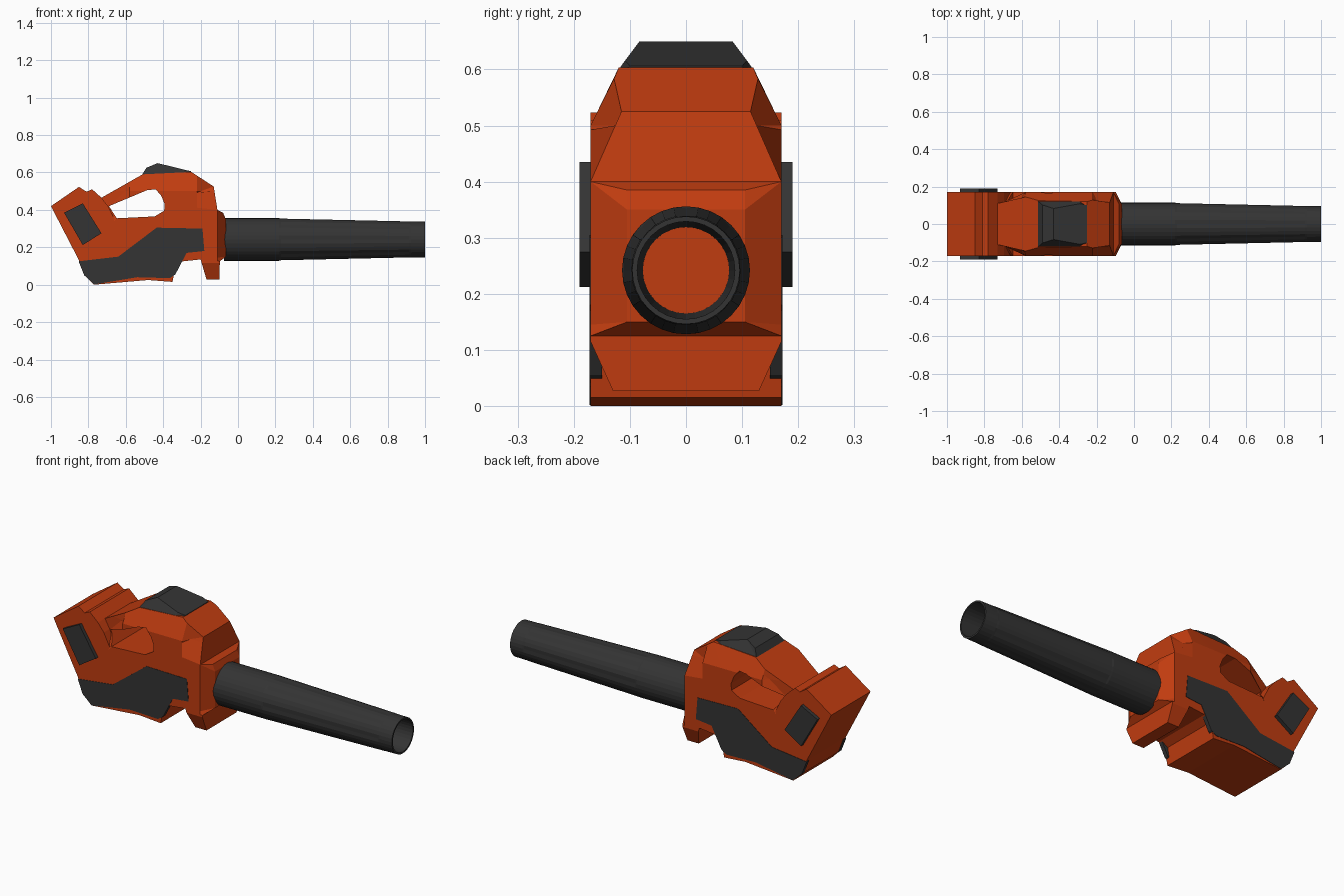
import bpy, bmesh, math
from mathutils import Vector

if "Cube" in bpy.data.objects:
    bpy.data.objects.remove(bpy.data.objects["Cube"])


def material(name, rgb):
    m = bpy.data.materials.new(name)
    m.diffuse_color = (*rgb, 1)
    m.use_nodes = True
    m.node_tree.nodes["Principled BSDF"].inputs["Base Color"].default_value = m.diffuse_color
    return m


ORANGE = material("orange_plastic", (0.53, 0.045, 0.005))
DARK = material("dark_plastic", (0.034, 0.034, 0.034))


def finish(bm, name, mat):
    bmesh.ops.recalc_face_normals(bm, faces=bm.faces)
    me = bpy.data.meshes.new(name)
    bm.to_mesh(me)
    bm.free()
    me.materials.append(mat)
    ob = bpy.data.objects.new(name, me)
    bpy.context.collection.objects.link(ob)
    return ob


def extrude_profile(loops, y0, y1):
    """Side profile in x/z (later loops are holes), extruded from y0 to y1."""
    bm = bmesh.new()
    for pts in loops:
        vs = [bm.verts.new((x, y0, z)) for x, z in pts]
        for i, v in enumerate(vs):
            bm.edges.new((vs[i - 1], v))
    bmesh.ops.triangle_fill(bm, use_beauty=True, edges=bm.edges[:], normal=(0, 1, 0))
    ext = bmesh.ops.extrude_face_region(bm, geom=bm.faces[:], use_keep_orig=True)
    bmesh.ops.translate(bm, vec=(0, y1 - y0, 0),
                        verts=[g for g in ext["geom"] if isinstance(g, bmesh.types.BMVert)])
    return bm


def cut(bm, co, no):
    bmesh.ops.bisect_plane(bm, geom=bm.verts[:] + bm.edges[:] + bm.faces[:],
                           dist=1e-5, plane_co=co, plane_no=no)


def lerp(a, b, t):
    return a + (b - a) * max(0, min(1, t))


# Main housing with the handle opening
outer = [(-0.77, 0.44), (-0.73, 0.465), (-0.51, 0.59), (-0.25, 0.603), (-0.13, 0.525),
         (-0.11, 0.40), (-0.08, 0.385), (-0.065, 0.35), (-0.065, 0.15), (-0.097, 0.125),
         (-0.10, 0.027), (-0.168, 0.027), (-0.20, 0.135), (-0.295, 0.125), (-0.335, 0.10),
         (-0.35, 0.015), (-0.48, 0.025), (-0.77, 0.0), (-0.82, 0.05), (-0.85, 0.13)]
hole = [(-0.69, 0.42), (-0.487, 0.505), (-0.44, 0.51), (-0.41, 0.475), (-0.392, 0.43),
        (-0.395, 0.395), (-0.445, 0.365), (-0.648, 0.355)]


def half_width(x, z):
    w = 0.17
    if z > 0.5:
        w = lerp(0.17, 0.12, (z - 0.5) / 0.1)
    if x < -0.58 and z > 0.4:                       # handle narrows to the rear
        w = min(w, lerp(0.11, 0.145, (x + 0.73) / 0.15))
    if x > -0.2 and z > 0.4:                        # front shoulder chamfer
        w = min(w, lerp(0.17, 0.115, (z - 0.4) / 0.125))
    if x > -0.09:                                   # front plate around the tube
        w = 0.105
    if x > -0.19 and z < 0.115:                     # foot narrows downwards
        w = lerp(0.13, 0.17, (z - 0.027) / 0.088)
    return w


bm = extrude_profile([outer, hole], -0.17, 0.17)
for z in (0.5, 0.4, 0.115):
    cut(bm, (0, 0, z), (0, 0, 1))
for x in (-0.58, -0.22, -0.11):
    cut(bm, (x, 0, 0), (1, 0, 0))
for v in bm.verts:
    v.co.y = math.copysign(half_width(v.co.x, v.co.z), v.co.y)
finish(bm, "main_housing", ORANGE)

# Rear battery block
block = [(-1, 0.42), (-0.85, 0.523), (-0.81, 0.497), (-0.78, 0.51), (-0.73, 0.465),
         (-0.695, 0.42), (-0.66, 0.35), (-0.75, 0.12), (-0.85, 0.13)]
finish(extrude_profile([block], -0.17, 0.17), "battery_block", ORANGE)

# Dark cap on top, narrowing upwards
cap = [(-0.515, 0.585), (-0.49, 0.625), (-0.43, 0.65), (-0.25, 0.606), (-0.25, 0.595)]
bm = extrude_profile([cap], -1, 1)
cut(bm, (-0.29, 0, 0), (1, 0, 0))
for v in bm.verts:
    w = lerp(0.124, 0.083, (v.co.z - 0.595) / 0.055)
    v.co.y *= min(w, 0.1) if v.co.x > -0.26 else w
finish(bm, "top_cap", DARK)

# Dark side panels and battery release buttons, mirrored to both sides
panel = [(-0.852, 0.125), (-0.64, 0.15), (-0.435, 0.305), (-0.19, 0.30), (-0.18, 0.18),
         (-0.275, 0.17), (-0.335, 0.055), (-0.365, 0.035), (-0.54, 0.04), (-0.72, 0.01),
         (-0.768, 0.002), (-0.822, 0.05)]
button = [(-0.93, 0.385), (-0.83, 0.435), (-0.73, 0.275), (-0.83, 0.212)]
for name, pts, y1 in (("side_panel", panel, 0.172), ("release_button", button, 0.19)):
    ob = finish(extrude_profile([pts], 0.15, y1), name, DARK)
    ob.modifiers.new("mirror", "MIRROR").use_axis = (False, True, False)

# Hollow blower tube with shallow grooves along its middle
SEG = 32
rings = [(-0.075, 0.114, 0), (0.22, 0.114, 0), (0.23, 0.1135, 0.003), (0.915, 0.098, 0.003),
         (0.925, 0.097, 0), (1.0, 0.096, 0), (1.0, 0.087, 0), (-0.066, 0.077, 0)]
bm = bmesh.new()
prev = None
for x, r, groove in rings:
    ring = []
    for i in range(SEG):
        a = 2 * math.pi * i / SEG
        rr = r - (groove if i % 4 == 0 else 0)
        ring.append(bm.verts.new((x, rr * math.cos(a), 0.242 + rr * math.sin(a))))
    if prev:
        for i in range(SEG):
            bm.faces.new((prev[i - 1], prev[i], ring[i], ring[i - 1]))
    prev = ring
bm.verts.ensure_lookup_table()
for i in range(SEG):                                # close the rear end ring
    j = (i - 1) % SEG
    bm.faces.new((prev[j], prev[i], bm.verts[i], bm.verts[j]))
finish(bm, "blower_tube", DARK)
